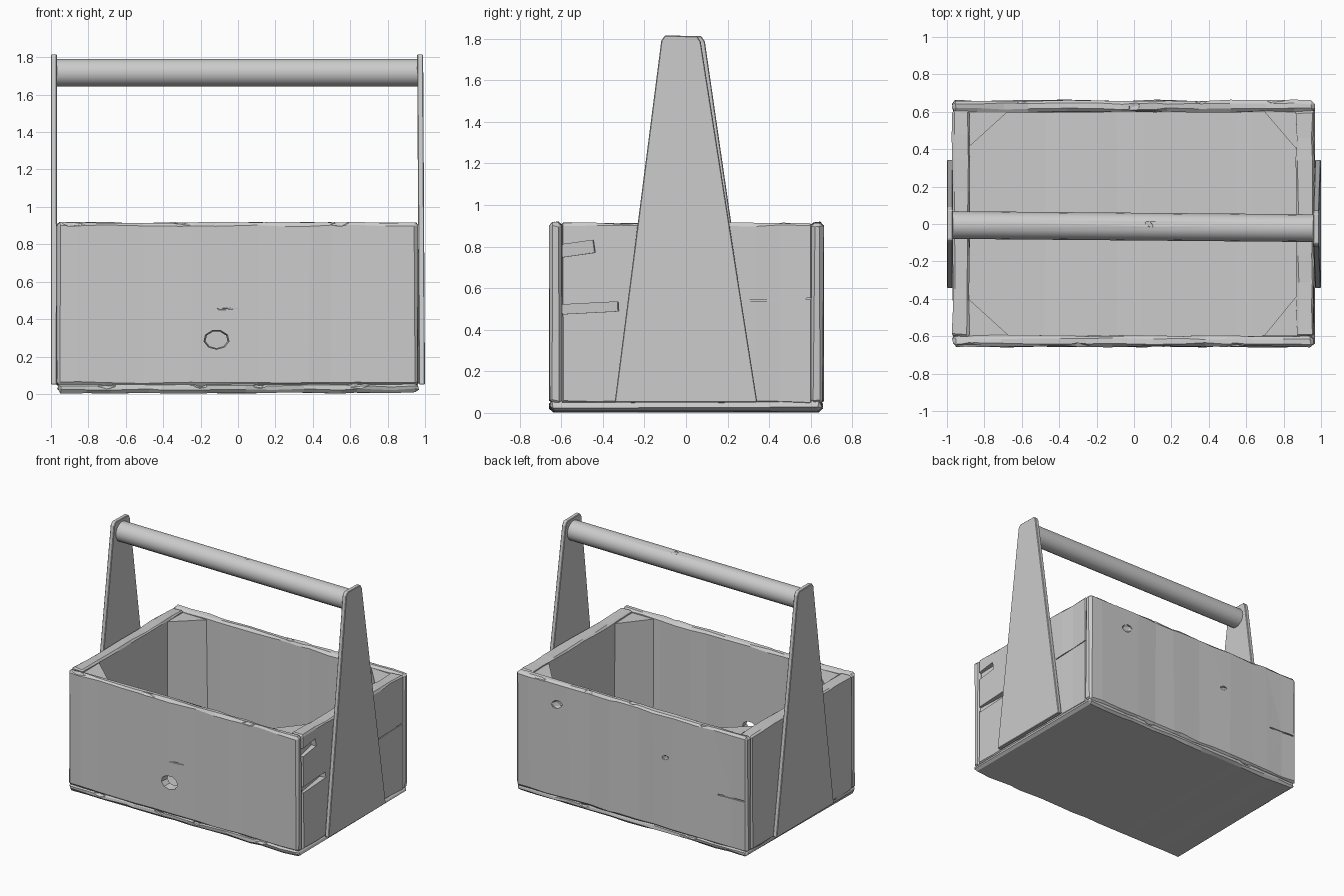
import bpy, bmesh, math, random
from mathutils import Matrix, Vector, Euler

if "Cube" in bpy.data.objects:
    bpy.data.objects.remove(bpy.data.objects["Cube"])

random.seed(7)


def make_object(name, bm):
    bmesh.ops.recalc_face_normals(bm, faces=bm.faces[:])
    mesh = bpy.data.meshes.new(name)
    bm.to_mesh(mesh)
    bm.free()
    obj = bpy.data.objects.new(name, mesh)
    bpy.context.collection.objects.link(obj)
    return obj


def placed(loc, size, rot=(0, 0, 0)):
    rot = Euler([math.radians(a) for a in rot]).to_matrix().to_4x4()
    return Matrix.Translation(loc) @ rot @ Matrix.Diagonal((*size, 1))


def prism(name, bottom, top):
    """Solid between two matching outlines."""
    bm = bmesh.new()
    a = [bm.verts.new(p) for p in bottom]
    b = [bm.verts.new(p) for p in top]
    bm.faces.new(a)
    bm.faces.new(b)
    n = len(a)
    for i in range(n):
        bm.faces.new((a[i], a[(i + 1) % n], b[(i + 1) % n], b[i]))
    return make_object(name, bm)


def add_bevel(obj, width):
    mod = obj.modifiers.new("bevel", 'BEVEL')
    mod.width = width
    mod.segments = 1


def cut(obj, cuts):
    """Subtract (kind, loc, size, rot) shapes from a board."""
    for kind, *args in cuts:
        bm = bmesh.new()
        m = placed(*args)
        if kind == "slot":
            bmesh.ops.create_cube(bm, size=1, matrix=m)
        elif kind == "chip":
            bmesh.ops.create_icosphere(bm, subdivisions=1, radius=0.5, matrix=m)
        else:
            bmesh.ops.create_cone(bm, cap_ends=True, segments=9, radius1=0.5,
                                  radius2=0.38, depth=1, matrix=m)
        cutter = make_object("cutter", bm)
        cutter.hide_render = True
        mod = obj.modifiers.new("cut", 'BOOLEAN')
        mod.object = cutter
        mod.solver = 'EXACT'
        bpy.context.view_layer.objects.active = obj
        bpy.ops.object.modifier_apply(modifier=mod.name)
        bpy.data.objects.remove(cutter)


def board(name, lo, hi, axis, bevel, cuts=()):
    """Weathered plank: chamfered box, sliced along its length and jittered."""
    lo, hi = Vector(lo), Vector(hi)
    bm = bmesh.new()
    bmesh.ops.create_cube(bm, size=1, matrix=placed((lo + hi) / 2, hi - lo))
    bmesh.ops.bevel(bm, geom=bm.edges[:], offset=bevel, segments=1, affect='EDGES')
    normal = Vector((0, 0, 0))
    normal[axis] = 1
    steps = int((hi[axis] - lo[axis]) / 0.14)
    for i in range(1, steps):
        p = lo.copy()
        p[axis] += (hi[axis] - lo[axis]) * (i + random.uniform(-.3, .3)) / steps
        bmesh.ops.bisect_plane(bm, geom=bm.verts[:] + bm.edges[:] + bm.faces[:],
                               plane_co=p, plane_no=normal)
    for v in bm.verts:
        v.co += Vector([random.uniform(-.005, .005) for _ in range(3)])
    obj = make_object(name, bm)
    cut(obj, cuts)
    return obj


def edge_chips(xs, y, z):
    return [("chip", (x, y, z), (random.uniform(.08, .2), .05, .05),
             (random.uniform(0, 90), random.uniform(-6, 6), 0)) for x in xs]


# floor slab carrying the walls
board("floor", (-.965, -.655, .006), (.965, .655, .06), 0, .018,
      edge_chips((-.7, -.2, .12, .65), -.66, .05) + edge_chips((-.5, .4), .66, .05))

# long walls, with knot hole, scratches and chipped rims
board("front_wall", (-.97, -.655, .045), (.96, -.597, .915), 0, .016,
      [("knot", (-.115, -.626, .29), (.145, .11, .12), (-90, 0, 0)),
       ("chip", (-.06, -.655, .455), (.16, .014, .012), (0, -3, 0))]
      + edge_chips((-.88, -.3, .55), -.658, .918))
board("back_wall", (-.97, .6, .045), (.965, .66, .915), 0, .016,
      [("chip", (.62, .66, .75), (.11, .035, .07), (0, 20, 0)),
       ("chip", (-.29, .66, .59), (.07, .03, .035), (0, 15, 0)),
       ("slot", (-.84, .66, .43), (.22, .02, .009), (0, 2, 0)),
       ("chip", (0, .63, .92), (.07, .07, .03), (0, 0, 40))]
      + edge_chips((-.6, .35, .75), .665, .918))

# short walls; the right one has gouges and a crack
board("left_wall", (-.97, -.6, .045), (-.88, .605, .912), 1, .01)
board("right_wall", (.868, -.6, .045), (.962, .605, .912), 1, .01,
      [("slot", (.96, -.52, .79), (.06, .16, .06), (8, 0, 6)),
       ("slot", (.96, -.46, .505), (.06, .27, .045), (3, 0, 6)),
       ("slot", (.965, .44, .543), (.02, .34, .007), (2, 0, 0))])

# triangular posts in the inner corners
for name, x, y, dx, dy in (("front_left_post", -.885, -.6, .22, .2),
                           ("front_right_post", .873, -.6, -.18, .22),
                           ("back_left_post", -.885, .605, .215, -.195),
                           ("back_right_post", .873, .605, -.18, -.21)):
    plan = [(x, y), (x + dx, y), (x, y + dy)]
    prism(name, [(*p, .05) for p in plan], [(*p, .895) for p in plan])

# tapered handle supports
for name, side, shift, lean in (("left_handle_support", -1, -.004, 0),
                                ("right_handle_support", 1, -.024, .01)):
    profile = [(-.343, .05), (.343, .05), (.095 + shift, 1.785),
               (.078 + shift, 1.812), (-.078 + shift, 1.815), (-.095 + shift, 1.79)]
    rings = [[(side * (x - lean * z / 1.8), y, z) for y, z in profile]
             for x in (.968, 1.0)]
    add_bevel(prism(name, *rings), .004)

# round carrying bar between the supports
bm = bmesh.new()
bmesh.ops.create_cone(bm, cap_ends=True, segments=16, radius1=.074, radius2=.074,
                      depth=1.95, matrix=placed((0, -.014, 1.718), (1, 1, 1), (0, 90, -.5)))
bar = make_object("handle_bar", bm)
cut(bar, [("chip", (.08, 0, 1.79), (.06, .03, .015), (0, 0, -35))])
bpy.ops.object.select_all(action='DESELECT')
bar.select_set(True)
bpy.context.view_layer.objects.active = bar
bpy.ops.object.shade_smooth_by_angle(angle=math.radians(30))
